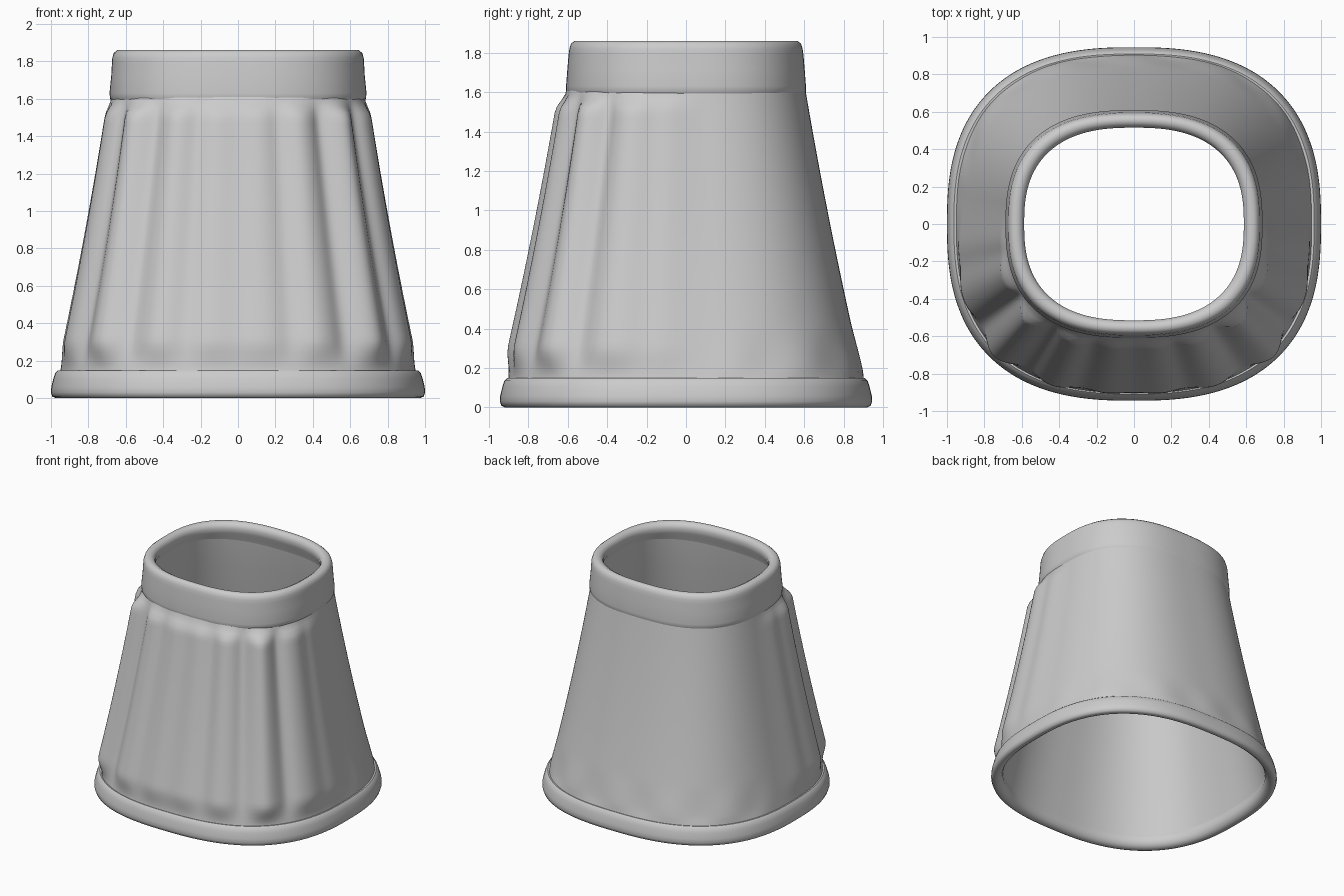
import bpy, math

if "Cube" in bpy.data.objects:
    bpy.data.objects.remove(bpy.data.objects["Cube"], do_unlink=True)

cloth = bpy.data.materials.new("light grey cloth")
cloth.use_nodes = True
GREY = (0.6, 0.6, 0.6, 1)
cloth.diffuse_color = GREY
cloth.node_tree.nodes["Principled BSDF"].inputs["Base Color"].default_value = GREY

SEGMENTS = 288
POWER = 2.55  # rounded-square outline


def outline(angle, a, b):
    """Point on a superellipse; angle runs from the front (-y) towards +x."""
    s, c = math.sin(angle), math.cos(angle)
    r = (abs(s) ** POWER + abs(c) ** POWER) ** (-1 / POWER)
    return a * r * s, -b * r * c


def loft(name, sections, closed, bulge=None):
    """Skin rings given as (half width, half depth, height)."""
    verts, faces = [], []
    for a, b, z in sections:
        for i in range(SEGMENTS):
            t = 2 * math.pi * i / SEGMENTS
            d = bulge(t, z) if bulge else 0
            verts.append((*outline(t, a + d, b + d), z))
    rings = len(sections)
    for k in range(rings if closed else rings - 1):
        n = (k + 1) % rings
        for i in range(SEGMENTS):
            j = (i + 1) % SEGMENTS
            faces.append((k * SEGMENTS + i, k * SEGMENTS + j,
                          n * SEGMENTS + j, n * SEGMENTS + i))
    mesh = bpy.data.meshes.new(name)
    mesh.from_pydata(verts, [], faces)
    mesh.materials.append(cloth)
    obj = bpy.data.objects.new(name, mesh)
    bpy.context.collection.objects.link(obj)
    bpy.ops.object.select_all(action='DESELECT')
    obj.select_set(True)
    bpy.context.view_layer.objects.active = obj
    bpy.ops.object.shade_smooth_by_angle(angle=math.radians(50))
    return obj


def smooth(lo, hi, x):
    x = min(max((x - lo) / (hi - lo), 0), 1)
    return x * x * (3 - 2 * x)


# Folds: degrees from the front, height, width in degrees
FOLDS = [(8, 0.008, 5), (17, -0.014, 4), (25, 0.016, 5), (35, -0.028, 4),
         (45, 0.034, 5), (55, -0.03, 4), (66, 0.012, 6), (76, -0.01, 5)]


def pleats(t, z):
    deg = math.degrees(t)
    deg = min(deg, 360 - deg)
    front = 0.034 * (1 - smooth(72, 100, deg))
    folds = sum(h * math.exp(-((deg - c) / w) ** 2) for c, h, w in FOLDS)
    fade = smooth(0.13, 0.32, z) * (1 - smooth(1.5, 1.61, z))
    # Shallow puckers just above the hem at the back
    pucker = 0.006 * math.cos(math.radians(deg * 14)) * smooth(95, 115, deg)
    pucker *= smooth(0.13, 0.2, z) * (1 - smooth(0.22, 0.45, z))
    return (front + folds) * fade + pucker


# Pleated skirt wall, slightly concave from hem to waist
skirt = []
for k in range(49):
    f = k / 48
    sag = 0.05 * f * (1 - f)
    skirt.append((0.955 - 0.28 * f - sag, 0.908 - 0.303 * f - sag, 0.12 + 1.5 * f))
loft("pleated_skirt", skirt, False, pleats)

# Smooth inside wall
loft("lining", [(0.605, 0.535, 1.8), (0.64, 0.57, 1.5), (0.76, 0.69, 0.95),
                (0.925, 0.87, 0.08)], False)

# Waistband with a rolled top edge
loft("waistband", [
    (0.665, 0.592, 1.57), (0.684, 0.608, 1.6), (0.687, 0.609, 1.63),
    (0.678, 0.602, 1.72), (0.674, 0.596, 1.79), (0.672, 0.592, 1.82),
    (0.664, 0.584, 1.845), (0.645, 0.567, 1.86), (0.62, 0.545, 1.86),
    (0.598, 0.526, 1.848), (0.587, 0.515, 1.82), (0.592, 0.52, 1.78),
    (0.612, 0.54, 1.74), (0.64, 0.568, 1.58)], True)

# Rolled hem
loft("hem", [
    (0.93, 0.88, 0.02), (0.95, 0.897, 0.005), (0.975, 0.921, 0.0),
    (0.993, 0.938, 0.008), (1.0, 0.945, 0.03), (0.998, 0.943, 0.06),
    (0.987, 0.932, 0.105), (0.977, 0.922, 0.135), (0.963, 0.909, 0.148),
    (0.945, 0.89, 0.145), (0.92, 0.868, 0.1), (0.918, 0.866, 0.05)], True)
